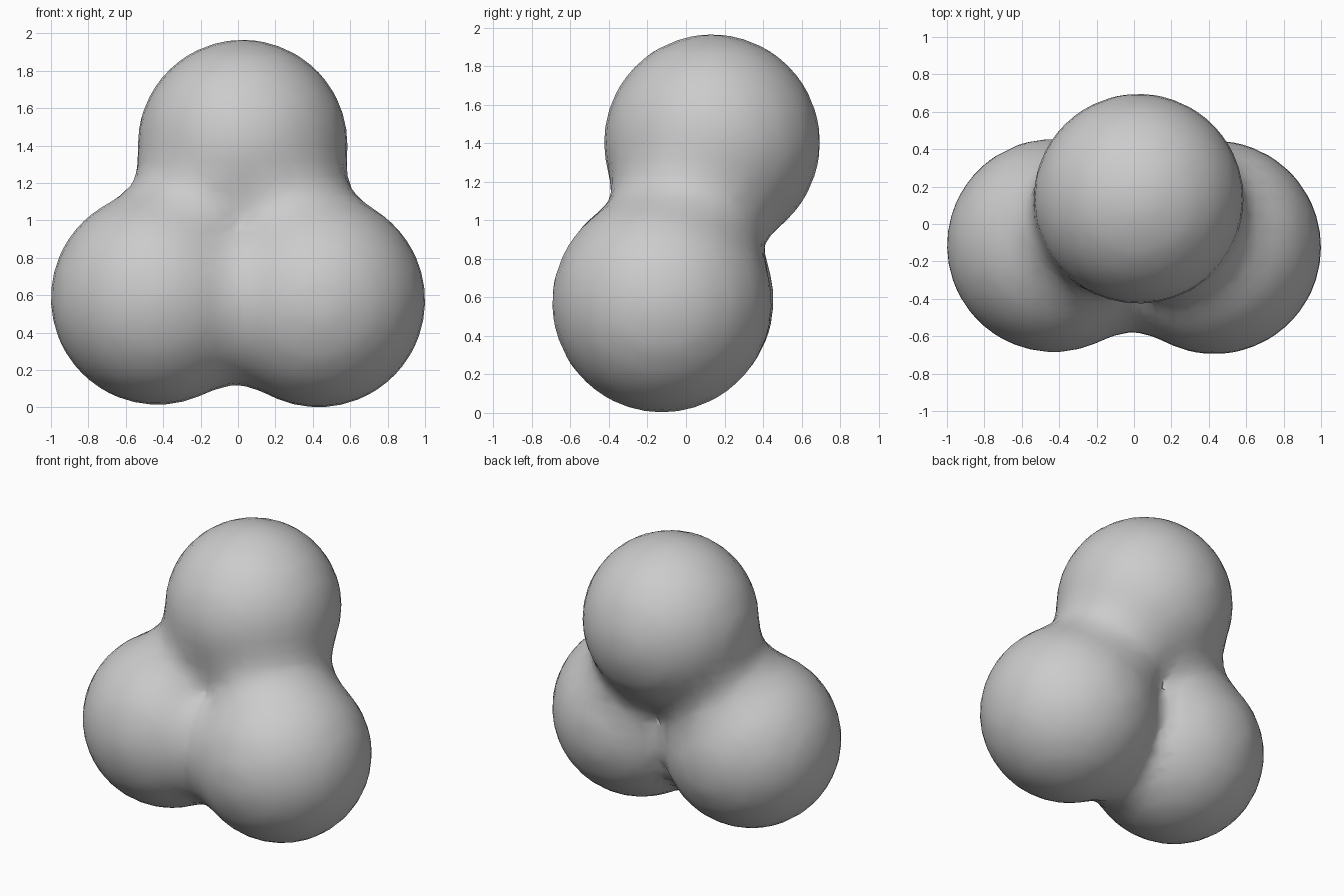
import bpy, bmesh
from mathutils import Vector, Matrix

if "Cube" in bpy.data.objects:
    bpy.data.objects.remove(bpy.data.objects["Cube"])

# Three lobes: centre, radius
LEFT = (Vector((-0.43, -0.115, 0.585)), 0.57)
RIGHT = (Vector((0.43, -0.125, 0.572)), 0.57)
TOP = (Vector((0.025, 0.135, 1.405)), 0.56)


def smooth_min(a, b, k):
    h = max(k - abs(a - b), 0) / k
    return min(a, b) - h * h * k / 4


def distance(p):
    l, r, t = ((p - c).length - rad for c, rad in (LEFT, RIGHT, TOP))
    # the seam between the lower lobes is sharper at the back
    f = min(max((p.y + 0.1) / 0.3, 0), 1)
    return min(smooth_min(l, r, 0.24 - 0.17 * f),
               smooth_min(l, t, 0.3), smooth_min(r, t, 0.3))


def gradient(p, e=0.002):
    axes = (Vector((e, 0, 0)), Vector((0, e, 0)), Vector((0, 0, e)))
    return Vector([distance(p + a) - distance(p - a) for a in axes]) / (2 * e)


# Overlapping balls
bm = bmesh.new()
for centre, radius in (LEFT, RIGHT, TOP):
    bmesh.ops.create_icosphere(bm, subdivisions=4, radius=radius,
                               matrix=Matrix.Translation(centre))
mesh = bpy.data.meshes.new("blended_lobes")
bm.to_mesh(mesh)
bm.free()
body = bpy.data.objects.new("blended_lobes", mesh)
bpy.context.collection.objects.link(body)
bpy.context.view_layer.objects.active = body
body.select_set(True)

# Fuse into one skin
remesh = body.modifiers.new("fuse", 'REMESH')
remesh.mode = 'VOXEL'
remesh.voxel_size = 0.085
bpy.ops.object.modifier_apply(modifier=remesh.name)

# Pull the skin onto the softly blended surface
for v in body.data.vertices:
    p = v.co.copy()
    for _ in range(8):
        g = gradient(p)
        p -= g * (distance(p) / max(g.length_squared, 0.3))
    v.co = p

bpy.ops.object.shade_smooth()
